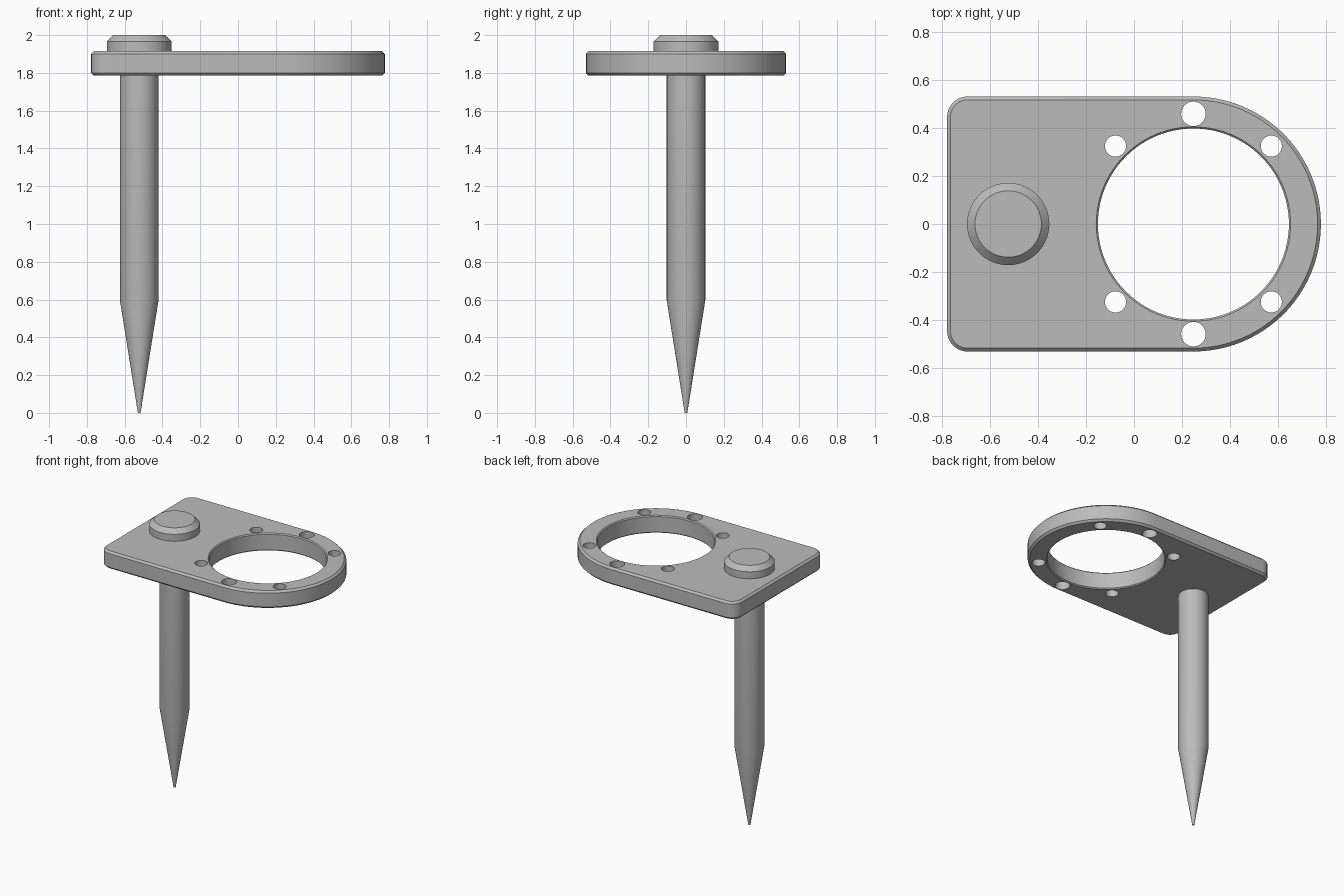
import bpy, bmesh
from math import cos, sin, pi, radians

cube = bpy.data.objects.get("Cube")
if cube:
    bpy.data.objects.remove(cube, do_unlink=True)

steel = bpy.data.materials.new("grey_steel")
steel.use_nodes = True
GREY = (0.5, 0.5, 0.5, 1)
steel.diffuse_color = GREY
steel.node_tree.nodes["Principled BSDF"].inputs["Base Color"].default_value = GREY

RING_X, PIN_X = 0.247, -0.523
BOTTOM, TOP = 1.785, 1.915
HALF_WIDTH, BACK, CORNER, CHAMFER = 0.53, -0.777, 0.085, 0.014


def loft(name, rings):
    """Skin a stack of equal-length rings and cap both ends."""
    bm = bmesh.new()
    loops = [[bm.verts.new(p) for p in ring] for ring in rings]
    for low, high in zip(loops, loops[1:]):
        for i in range(len(low)):
            bm.faces.new((low[i - 1], low[i], high[i], high[i - 1]))
    bm.faces.new(loops[0])
    bm.faces.new(loops[-1])
    bmesh.ops.recalc_face_normals(bm, faces=bm.faces)
    mesh = bpy.data.meshes.new(name)
    bm.to_mesh(mesh)
    bm.free()
    obj = bpy.data.objects.new(name, mesh)
    bpy.context.collection.objects.link(obj)
    mesh.materials.append(steel)
    return obj


def lathe(name, x, y, profile, sides=64):
    """Round part from (radius, height) pairs."""
    return loft(name, [[(x + r * cos(2 * pi * i / sides), y + r * sin(2 * pi * i / sides), z)
                        for i in range(sides)] for r, z in profile])


def arc(x, y, r, start, end, steps):
    return [(x + r * cos(radians(start + (end - start) * i / steps)),
             y + r * sin(radians(start + (end - start) * i / steps))) for i in range(steps + 1)]


def outline(inset, z):
    """Plate outline: round front end and two small rounded corners."""
    cx, cy = BACK + CORNER, HALF_WIDTH - CORNER
    pts = arc(RING_X, 0, HALF_WIDTH - inset, -90, 90, 48)
    pts += arc(cx, cy, CORNER - inset, 90, 180, 10)
    pts += arc(cx, -cy, CORNER - inset, 180, 270, 10)
    return [(px, py, z) for px, py in pts]


def smooth(obj):
    bpy.ops.object.select_all(action='DESELECT')
    obj.select_set(True)
    bpy.context.view_layer.objects.active = obj
    bpy.ops.object.shade_smooth_by_angle(angle=radians(25))


# Plate with chamfered rim
plate = loft("plate", [outline(CHAMFER, BOTTOM), outline(0, BOTTOM + CHAMFER),
                       outline(0, TOP - CHAMFER), outline(CHAMFER, TOP)])

# Large opening, lightly chamfered, and six bolt holes around it
R, EDGE, OVER = 0.397, 0.007, 0.02
cutters = [lathe("opening_cutter", RING_X, 0,
                 [(R + EDGE + OVER, BOTTOM - OVER), (R, BOTTOM + EDGE),
                  (R, TOP - EDGE), (R + EDGE + OVER, TOP + OVER)], 96)]
for angle in (45, 90, 135, 225, 270, 315):
    radius = 0.051 if angle % 180 == 90 else 0.044
    cutters.append(lathe("bolt_hole_cutter", RING_X + 0.458 * cos(radians(angle)),
                         0.458 * sin(radians(angle)),
                         [(radius, BOTTOM - 0.1), (radius, TOP + 0.1)], 32))
bpy.context.view_layer.objects.active = plate
for cutter in cutters:
    cutter.hide_render = True
    mod = plate.modifiers.new("hole", 'BOOLEAN')
    mod.operation, mod.solver, mod.object = 'DIFFERENCE', 'EXACT', cutter
    bpy.ops.object.modifier_apply(modifier=mod.name)
    bpy.data.objects.remove(cutter, do_unlink=True)
smooth(plate)

# Pointed stake and its chamfered head
smooth(lathe("stake", PIN_X, 0, [(0.007, 0), (0.102, 0.595), (0.102, BOTTOM + 0.05)]))
smooth(lathe("stake_head", PIN_X, 0, [(0.171, TOP - 0.02), (0.171, 1.967), (0.138, 2.0)]))
